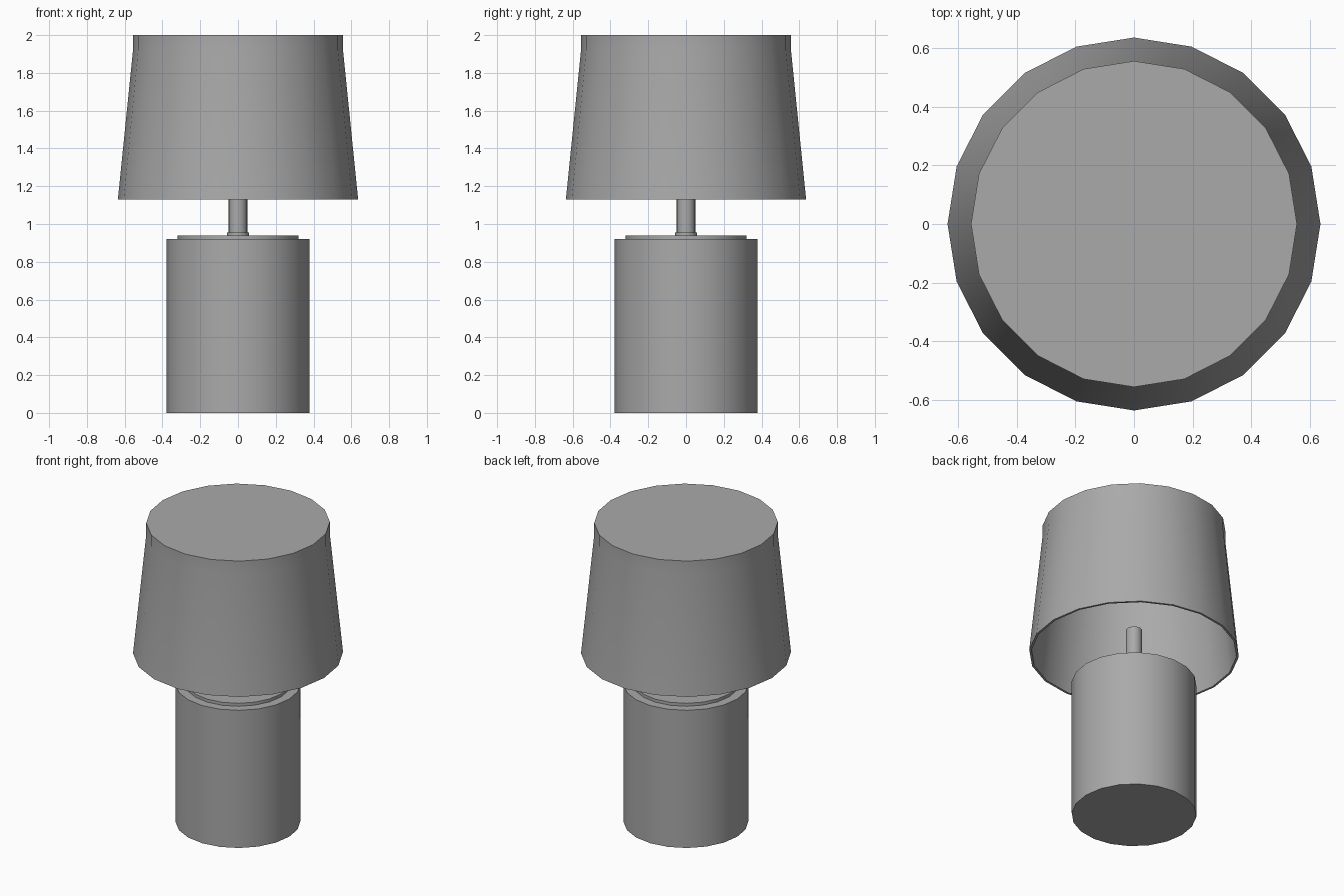
import bpy
import bmesh
from math import cos, sin, tau, radians

SIDES = 20

default = bpy.data.objects.get("Cube")
if default:
    bpy.data.objects.remove(default, do_unlink=True)

# Single plain grey for the whole lamp
grey = bpy.data.materials.new("plain grey")
grey.use_nodes = True
colour = (0.4, 0.4, 0.4, 1)
grey.diffuse_color = colour
grey.node_tree.nodes["Principled BSDF"].inputs["Base Color"].default_value = colour


def lathe(name, profile):
    """Turn a (radius, height) profile around z and cap both of its ends."""
    bm = bmesh.new()
    rings = [[bm.verts.new((r * cos(tau * i / SIDES), r * sin(tau * i / SIDES), z))
              for i in range(SIDES)] for r, z in profile]
    for low, high in zip(rings, rings[1:]):
        for i in range(SIDES):
            j = (i + 1) % SIDES
            bm.faces.new((low[i], low[j], high[j], high[i]))
    bm.faces.new(rings[0])
    bm.faces.new(rings[-1])
    bmesh.ops.recalc_face_normals(bm, faces=bm.faces)
    mesh = bpy.data.meshes.new(name)
    bm.to_mesh(mesh)
    bm.free()
    mesh.materials.append(grey)
    obj = bpy.data.objects.new(name, mesh)
    bpy.context.collection.objects.link(obj)
    bpy.ops.object.select_all(action="DESELECT")
    obj.select_set(True)
    bpy.context.view_layer.objects.active = obj
    bpy.ops.object.shade_smooth_by_angle(angle=radians(30))
    return obj


# Body and the thin plate on top of it
lathe("base", [(0.378, 0), (0.378, 0.92)])
lathe("base_plate", [(0.32, 0.92), (0.32, 0.94)])

# Stem with a small collar at its foot
lathe("collar", [(0.057, 0.94), (0.057, 0.955)])
lathe("stem", [(0.049, 0.94), (0.049, 1.29)])

# Hollow shade: inner ceiling, inner wall, rim, outer wall, straight band, closed top
lathe("shade", [(0.54, 1.985), (0.54, 1.92), (0.622, 1.13),
                (0.636, 1.13), (0.556, 1.92), (0.556, 2.0)])
